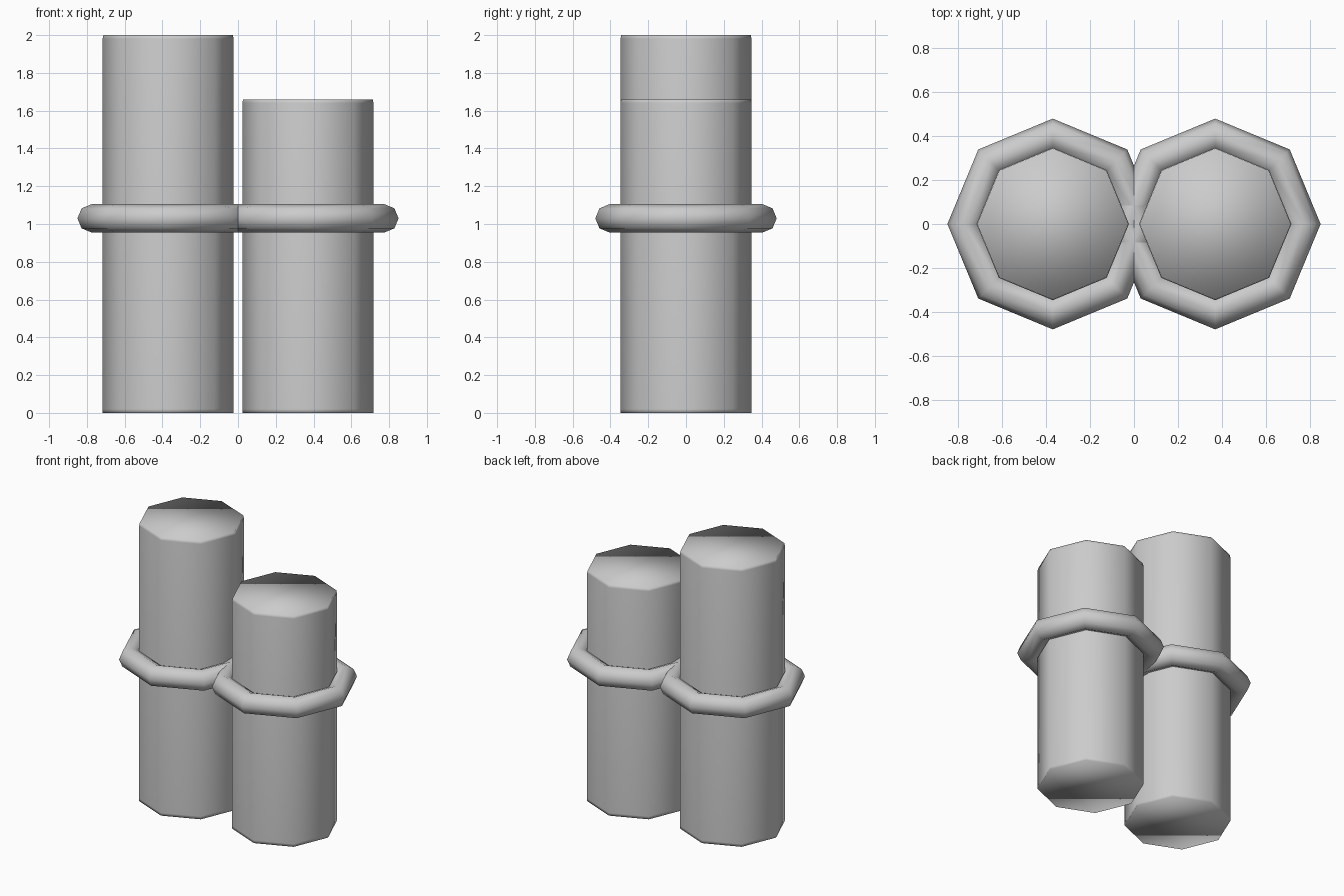
import bpy
import bmesh
from math import cos, sin, tau

if "Cube" in bpy.data.objects:
    bpy.data.objects.remove(bpy.data.objects["Cube"], do_unlink=True)

SIDES = 8
POST_RADIUS = 0.347
RING_RADIUS, RING_THICKNESS, RING_HEIGHT = 0.405, 0.075, 1.03

grey = bpy.data.materials.new("plain_grey")
grey.use_nodes = True
colour = (0.6, 0.6, 0.6, 1)
grey.diffuse_color = colour
grey.node_tree.nodes["Principled BSDF"].inputs["Base Color"].default_value = colour


def lathe(name, x, profile, closed=False):
    """Sweep (radius, height) points around an eight-sided vertical axis."""
    bm = bmesh.new()
    loops = [[bm.verts.new((r * cos(tau * i / SIDES), r * sin(tau * i / SIDES), z))
              for i in range(SIDES)] for r, z in profile]
    pairs = list(zip(loops, loops[1:]))
    if closed:
        pairs.append((loops[-1], loops[0]))
    else:
        bm.faces.new(loops[0][::-1])
        bm.faces.new(loops[-1])
    for low, high in pairs:
        for i in range(SIDES):
            j = (i + 1) % SIDES
            bm.faces.new((low[i], low[j], high[j], high[i]))
    bmesh.ops.recalc_face_normals(bm, faces=bm.faces)
    for face in bm.faces:
        face.smooth = True
    mesh = bpy.data.meshes.new(name)
    bm.to_mesh(mesh)
    bm.free()
    mesh.materials.append(grey)
    obj = bpy.data.objects.new(name, mesh)
    obj.location.x = x
    bpy.context.collection.objects.link(obj)


# Faceted tube section of the rings
section = [(RING_RADIUS + RING_THICKNESS * cos(tau * k / SIDES),
            RING_HEIGHT + RING_THICKNESS * sin(tau * k / SIDES)) for k in range(SIDES)]

# Tall and short posts, each with its ring
for side, x, top in (("right", -0.37, 2.0), ("left", 0.37, 1.66)):
    lathe(side + "_post", x, [(POST_RADIUS, 0), (POST_RADIUS, 0.02),
                              (POST_RADIUS, top - 0.02), (POST_RADIUS - 0.004, top)])
    lathe(side + "_ring", x, section, closed=True)
